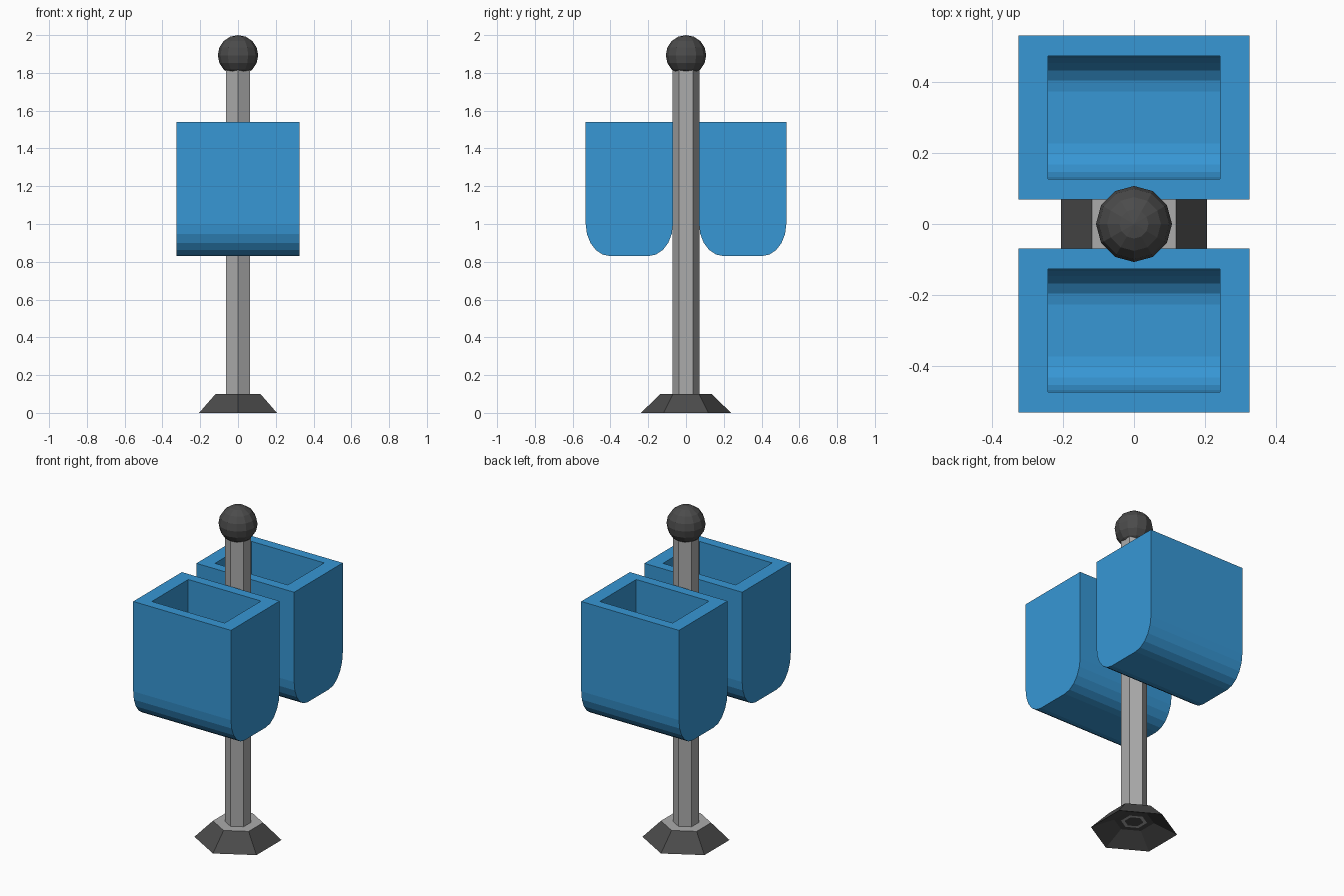
import bpy, bmesh, math

if "Cube" in bpy.data.objects:
    bpy.data.objects.remove(bpy.data.objects["Cube"])

def material(name, rgb):
    m = bpy.data.materials.new(name)
    m.diffuse_color = (*rgb, 1)
    m.use_nodes = True
    m.node_tree.nodes["Principled BSDF"].inputs["Base Color"].default_value = m.diffuse_color
    return m

BLUE = material("blue", (0.038, 0.31, 0.665))
GREY = material("light grey", (0.41, 0.41, 0.41))
DARK = material("dark grey", (0.07, 0.07, 0.07))

def finish(name, bm, *mats, recalc=True):
    if recalc:
        bmesh.ops.recalc_face_normals(bm, faces=bm.faces)
    me = bpy.data.meshes.new(name)
    bm.to_mesh(me)
    bm.free()
    for m in mats:
        me.materials.append(m)
    ob = bpy.data.objects.new(name, me)
    bpy.context.collection.objects.link(ob)
    return ob

def hex_ring(bm, r, z):
    # corners point along +-y
    return [bm.verts.new((r * math.cos(math.radians(30 + 60 * i)),
                          r * math.sin(math.radians(30 + 60 * i)), z)) for i in range(6)]

def hex_stack(name, levels, mats, cap_mats=(0, 0)):
    bm = bmesh.new()
    rings = [hex_ring(bm, r, z) for r, z in levels]
    for a, b in zip(rings, rings[1:]):
        for i in range(6):
            bm.faces.new((a[i], a[(i + 1) % 6], b[(i + 1) % 6], b[i]))
    bm.faces.new(rings[0]).material_index = cap_mats[0]
    bm.faces.new(rings[-1]).material_index = cap_mats[1]
    return finish(name, bm, *mats)

# pole and flared foot with a hollow underside and a light top
hex_stack("pole", [(0.072, 0.08), (0.072, 1.85)], [GREY])
hex_stack("foot", [(0.11, 0.06), (0.238, 0.0), (0.137, 0.1)], [DARK, GREY], (0, 1))

# thin rim of the pole seen under the foot
bm = bmesh.new()
outer, inner = hex_ring(bm, 0.072, 0.058), hex_ring(bm, 0.052, 0.058)
for i in range(6):
    j = (i + 1) % 6
    bm.faces.new((outer[i], inner[i], inner[j], outer[j]))
finish("pole_rim", bm, GREY, recalc=False)

# ball with its underside cut flat
bm = bmesh.new()
bmesh.ops.create_uvsphere(bm, u_segments=12, v_segments=8, radius=0.107)
cut = bmesh.ops.bisect_plane(bm, geom=bm.verts[:] + bm.edges[:] + bm.faces[:],
                             plane_co=(0, 0, -0.085), plane_no=(0, 0, -1), clear_outer=True)
bmesh.ops.holes_fill(bm, edges=[e for e in bm.edges if e.is_boundary], sides=0)
bmesh.ops.translate(bm, vec=(0, 0, 1.893), verts=bm.verts)
finish("ball", bm, DARK)

# bins: U-shaped profile with rounded lower corners, hollowed by a smaller one
def u_profile(half, top, bottom, cy, cz, n=5):
    right = [(half, top)]
    for i in range(n + 1):
        a = math.pi / 2 * i / n
        right.append((half - cy + cy * math.cos(a), bottom + cz - cz * math.sin(a)))
    return right + [(-y, z) for y, z in reversed(right)]

def bin_body(name, yc):
    bm = bmesh.new()
    ends = []
    for hx, prof in ((0.325, u_profile(0.231, 1.54, 0.83, 0.13, 0.17)),
                     (0.242, u_profile(0.173, 1.54, 0.89, 0.10, 0.13))):
        l, r = [[bm.verts.new((s * hx, yc + y, z)) for y, z in prof] for s in (-1, 1)]
        for i in range(len(prof) - 1):
            bm.faces.new((l[i], l[i + 1], r[i + 1], r[i]))
        bm.faces.new(l)
        bm.faces.new(r)
        ends.append((l[0], r[0], r[-1], l[-1]))
    o, n = ends
    for i in range(4):
        j = (i + 1) % 4
        bm.faces.new((o[i], o[j], n[j], n[i]))
    finish(name, bm, BLUE)

bin_body("front_bin", -0.3)
bin_body("back_bin", 0.3)
